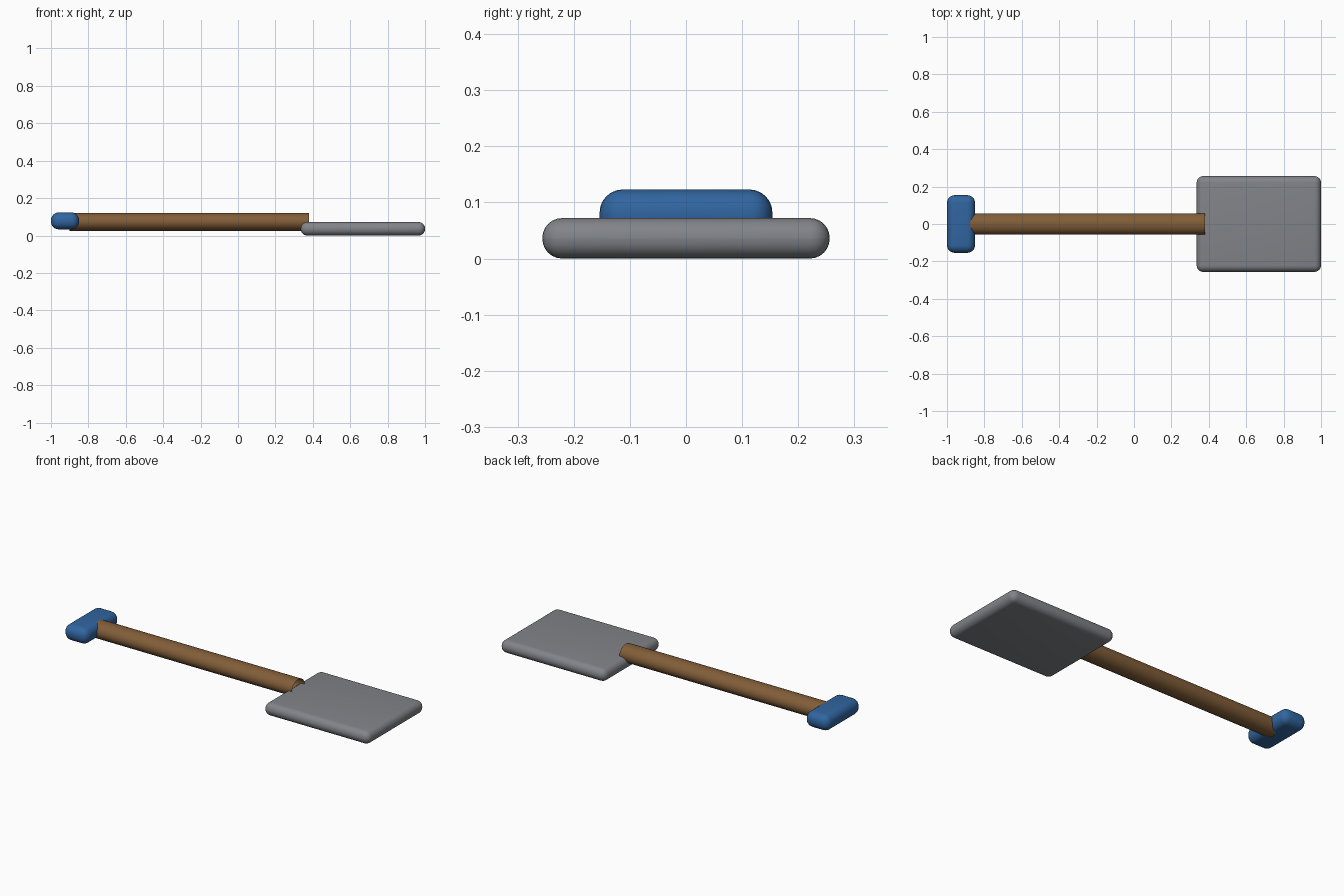
import bpy, bmesh, math

if "Cube" in bpy.data.objects:
    bpy.data.objects.remove(bpy.data.objects["Cube"])


def finish(name, bm, color=None):
    mesh = bpy.data.meshes.new(name)
    bm.to_mesh(mesh)
    bm.free()
    ob = bpy.data.objects.new(name, mesh)
    bpy.context.collection.objects.link(ob)
    if color:
        mat = bpy.data.materials.new(name + "_colour")
        mat.diffuse_color = (*color, 1)
        mat.use_nodes = True
        mat.node_tree.nodes["Principled BSDF"].inputs["Base Color"].default_value = mat.diffuse_color
        mesh.materials.append(mat)
    bpy.ops.object.select_all(action='DESELECT')
    bpy.context.view_layer.objects.active = ob
    ob.select_set(True)
    bpy.ops.object.shade_smooth_by_angle(angle=math.radians(35))
    return ob


def rounded_box(name, lo, hi, radius, color=None):
    bm = bmesh.new()
    bmesh.ops.create_cube(bm, size=1)
    for v in bm.verts:
        v.co = [(a + b) / 2 + c * (b - a) for a, b, c in zip(lo, hi, v.co)]
    bmesh.ops.bevel(bm, geom=bm.edges[:], offset=radius, segments=6,
                    profile=0.5, affect='EDGES')
    return finish(name, bm, color)


# Flat blade with rounded rim
rounded_box("blade", (0.335, -0.256, 0), (1.0, 0.256, 0.072), 0.035,
            (0.22, 0.23, 0.25))

# Cross grip
rounded_box("grip", (-1.0, -0.154, 0.033), (-0.85, 0.154, 0.123), 0.041,
            (0.03, 0.13, 0.35))

# Shaft: open-ended, slightly flattened tube
bm = bmesh.new()
bmesh.ops.create_cone(bm, cap_ends=False, segments=32, radius1=1, radius2=1, depth=1)
for v in bm.verts:
    x, y, z = v.co
    v.co = (-0.26 + z * 1.28, 0.057 * y, 0.073 + 0.048 * x)
bmesh.ops.recalc_face_normals(bm, faces=bm.faces[:])
finish("shaft", bm, (0.22, 0.11, 0.04))
